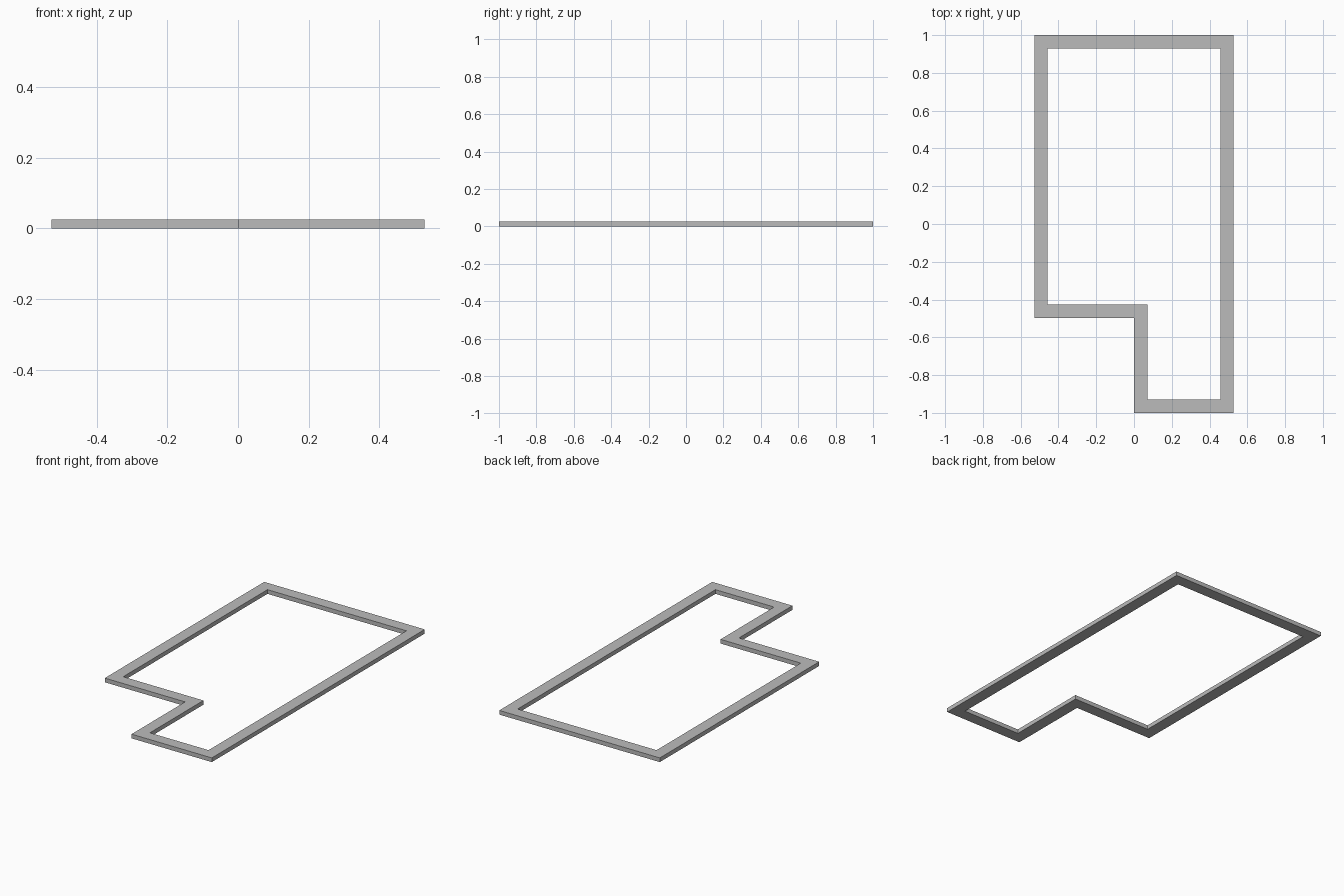
import bpy
import bmesh
from mathutils import Vector

cube = bpy.data.objects.get("Cube")
if cube:
    bpy.data.objects.remove(cube, do_unlink=True)

WIDTH, HEIGHT = 0.071, 0.025

grey = bpy.data.materials.new("plain grey")
grey.use_nodes = True
colour = (0.5, 0.5, 0.5, 1)
grey.diffuse_color = colour
grey.node_tree.nodes["Principled BSDF"].inputs["Base Color"].default_value = colour

# Outer outline, counter-clockwise, with a step cut from the front right corner
outline = [Vector(p) for p in [(-0.528, 1), (-0.528, -0.497), (0, -0.497),
                               (0, -1), (0.528, -1), (0.528, 1)]]


def inset(points, width):
    """Offset a right-angled outline inward, giving mitred corners."""
    result = []
    for i, p in enumerate(points):
        before = (p - points[i - 1]).normalized()
        after = (points[(i + 1) % len(points)] - p).normalized()
        result.append(p + width * Vector((-before.y - after.y, before.x + after.x)))
    return result


# Flat border between the two outlines, extruded to a slab
bm = bmesh.new()
outer = [bm.verts.new((p.x, p.y, 0)) for p in outline]
inner = [bm.verts.new((p.x, p.y, 0)) for p in inset(outline, WIDTH)]
n = len(outer)
faces = [bm.faces.new((outer[i], outer[(i + 1) % n], inner[(i + 1) % n], inner[i]))
         for i in range(n)]
top = bmesh.ops.extrude_face_region(bm, geom=faces, use_keep_orig=True)
bmesh.ops.translate(bm, vec=(0, 0, HEIGHT),
                    verts=[g for g in top["geom"] if isinstance(g, bmesh.types.BMVert)])
bmesh.ops.recalc_face_normals(bm, faces=bm.faces)

mesh = bpy.data.meshes.new("border_frame")
bm.to_mesh(mesh)
bm.free()
mesh.materials.append(grey)
frame = bpy.data.objects.new("border_frame", mesh)
bpy.context.collection.objects.link(frame)
